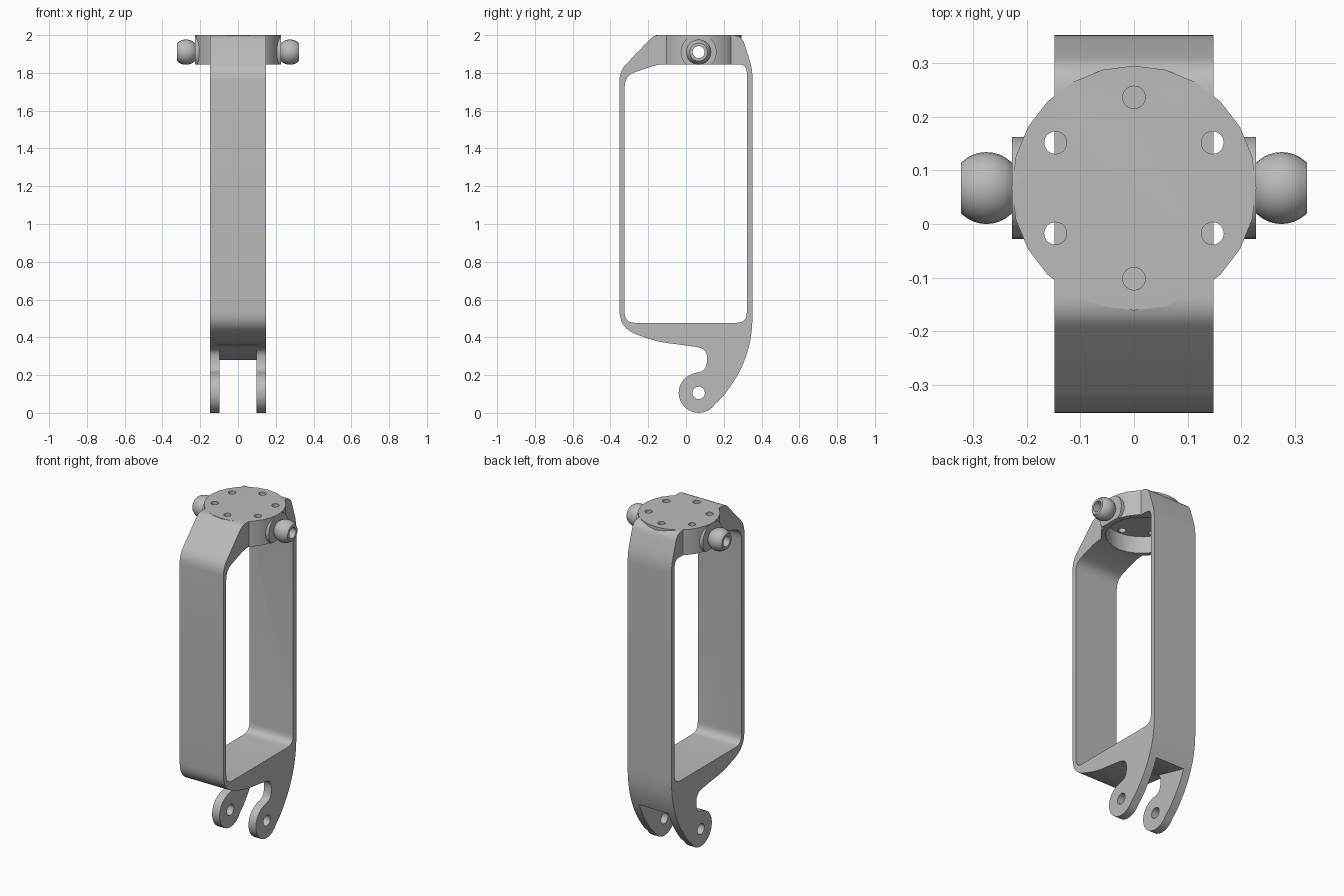
import bpy, bmesh
from math import cos, sin, pi, radians, sqrt
from mathutils import Matrix, Vector

if "Cube" in bpy.data.objects:
    bpy.data.objects.remove(bpy.data.objects["Cube"], do_unlink=True)

grey = bpy.data.materials.new("plain grey")
grey.use_nodes = True
grey.diffuse_color = (0.5, 0.5, 0.5, 1)
grey.node_tree.nodes["Principled BSDF"].inputs["Base Color"].default_value = (0.5, 0.5, 0.5, 1)

HALF = 0.148            # half width of the frame
AXIS_Y = 0.067          # shared axis of the hub, ball studs and fork eyes
TOP, UNDER = 2.0, 1.845  # hub top and underside
STUD_Z = 1.91
EYE_Z, EYE_R = 0.106, 0.106


def make(name, bm):
    bmesh.ops.recalc_face_normals(bm, faces=bm.faces)
    mesh = bpy.data.meshes.new(name)
    bm.to_mesh(mesh)
    bm.free()
    mesh.materials.append(grey)
    obj = bpy.data.objects.new(name, mesh)
    bpy.context.collection.objects.link(obj)
    return obj


def rounded(corners, steps=6):
    """Polygon from (y, z, setback) corners, each softened by a curve."""
    out = []
    for i, (y, z, r) in enumerate(corners):
        p = Vector((y, z))
        if r == 0:
            out.append(p)
            continue
        before = Vector(corners[i - 1][:2]) - p
        after = Vector(corners[(i + 1) % len(corners)][:2]) - p
        a = p + before.normalized() * min(r, before.length * 0.49)
        b = p + after.normalized() * min(r, after.length * 0.49)
        for k in range(steps + 1):
            t = k / steps
            out.append(a * (1 - t) ** 2 + p * 2 * t * (1 - t) + b * t * t)
    return out


def prism(name, points, half):
    """Side profile extruded across the width."""
    bm = bmesh.new()
    face = bm.faces.new([bm.verts.new((-half, p[0], p[1])) for p in points])
    grown = bmesh.ops.extrude_face_region(bm, geom=[face])["geom"]
    moved = [g for g in grown if isinstance(g, bmesh.types.BMVert)]
    bmesh.ops.translate(bm, verts=moved, vec=(2 * half, 0, 0))
    return make(name, bm)


def cylinder(name, centre, radius, depth, along_x=False, sides=24):
    bm = bmesh.new()
    turn = Matrix.Rotation(pi / 2, 4, "Y") if along_x else Matrix()
    bmesh.ops.create_cone(bm, cap_ends=True, segments=sides, radius1=radius, radius2=radius,
                          depth=depth, matrix=Matrix.Translation(centre) @ turn)
    return make(name, bm)


def combine(target, other, operation):
    mod = target.modifiers.new("combine", "BOOLEAN")
    mod.operation, mod.solver, mod.object = operation, "EXACT", other
    bpy.context.view_layer.objects.active = target
    bpy.ops.object.modifier_apply(modifier=mod.name)
    bpy.data.objects.remove(other, do_unlink=True)


def smooth(obj):
    bpy.ops.object.select_all(action="DESELECT")
    obj.select_set(True)
    bpy.context.view_layer.objects.active = obj
    bpy.ops.object.shade_smooth_by_angle(angle=radians(30))


# Frame outline: top, back, fork eye, hook, front
eye_arc = [(AXIS_Y + EYE_R * cos(radians(a)), EYE_Z + EYE_R * sin(radians(a)), 0)
           for a in range(-30, -256, -15)]
outline = [(-0.17, TOP, 0.03), (0.295, TOP, 0.05), (0.352, 1.82, 0.05),
           (0.352, 0.4, 0.12), (0.29, 0.22, 0.08), (0.2, 0.09, 0.05)]
outline += eye_arc
outline += [(0.108, 0.225, 0.05), (0.115, 0.34, 0.06), (-0.02, 0.36, 0.06),
            (-0.16, 0.377, 0.08), (-0.352, 0.45, 0.09), (-0.352, 1.81, 0.05)]
frame = prism("frame", rounded(outline), HALF)

# Window through the frame
window = [(-0.325, 0.477, 0.055), (0.322, 0.477, 0.055), (0.322, UNDER, 0.045),
          (-0.15, UNDER, 0.04), (-0.325, 1.785, 0.06)]
combine(frame, prism("window_cutter", rounded(window), 1), "DIFFERENCE")

# Gap between the two fork tines, and the eye holes
gap = [(0.0, 0.36), (0.31, 0.28), (0.5, 0.28), (0.5, -0.1), (-0.2, -0.1), (-0.2, 0.3)]
combine(frame, prism("gap_cutter", gap, 0.098), "DIFFERENCE")
combine(frame, cylinder("eye_cutter", (0, AXIS_Y, EYE_Z), 0.033, 1, True), "DIFFERENCE")

# Round hub with side collars trimmed flush to its top and underside
combine(frame, cylinder("hub", (0, AXIS_Y, (TOP + UNDER) / 2), 0.228, TOP - UNDER), "UNION")
for side in (-1, 1):
    collar = cylinder("collar", (side * 0.2125, AXIS_Y, STUD_Z), 0.095, 0.029, True)
    for v in collar.data.vertices:
        v.co.z = min(max(v.co.z, UNDER), TOP)
    combine(frame, collar, "UNION")

# Hollow underside, ring of bolt holes and cross bore
combine(frame, cylinder("hollow_cutter", (0, AXIS_Y, 1.87), 0.2, 0.16), "DIFFERENCE")
for k in range(6):
    a = pi / 6 + k * pi / 3
    spot = (0.169 * cos(a), AXIS_Y + 0.169 * sin(a), TOP)
    combine(frame, cylinder("bolt_cutter", spot, 0.021, 0.2), "DIFFERENCE")
combine(frame, cylinder("bore_cutter", (0, AXIS_Y, STUD_Z), 0.032, 1, True), "DIFFERENCE")
smooth(frame)

# Bored ball studs, turned around the cross axis
BALL_X, BALL_R, CUT, BORE = 0.275, 0.067, 0.047, 0.032
for side, label in ((1, "left"), (-1, "right")):
    section = [(BALL_X - CUT - 0.01, BORE)]
    for k in range(9):
        dx = CUT * (k / 4 - 1)
        section.append((BALL_X + dx, sqrt(BALL_R ** 2 - dx ** 2)))
    section.append((BALL_X + CUT, BORE))
    bm = bmesh.new()
    ring = [bm.verts.new((side * x, AXIS_Y, STUD_Z + r)) for x, r in section]
    edges = [bm.edges.new((ring[i - 1], ring[i])) for i in range(len(ring))]
    bmesh.ops.spin(bm, geom=ring + edges, cent=(0, AXIS_Y, STUD_Z), axis=(1, 0, 0),
                   angle=2 * pi, steps=24)
    bmesh.ops.remove_doubles(bm, verts=bm.verts, dist=0.0001)
    smooth(make(label + "_ball_stud", bm))
